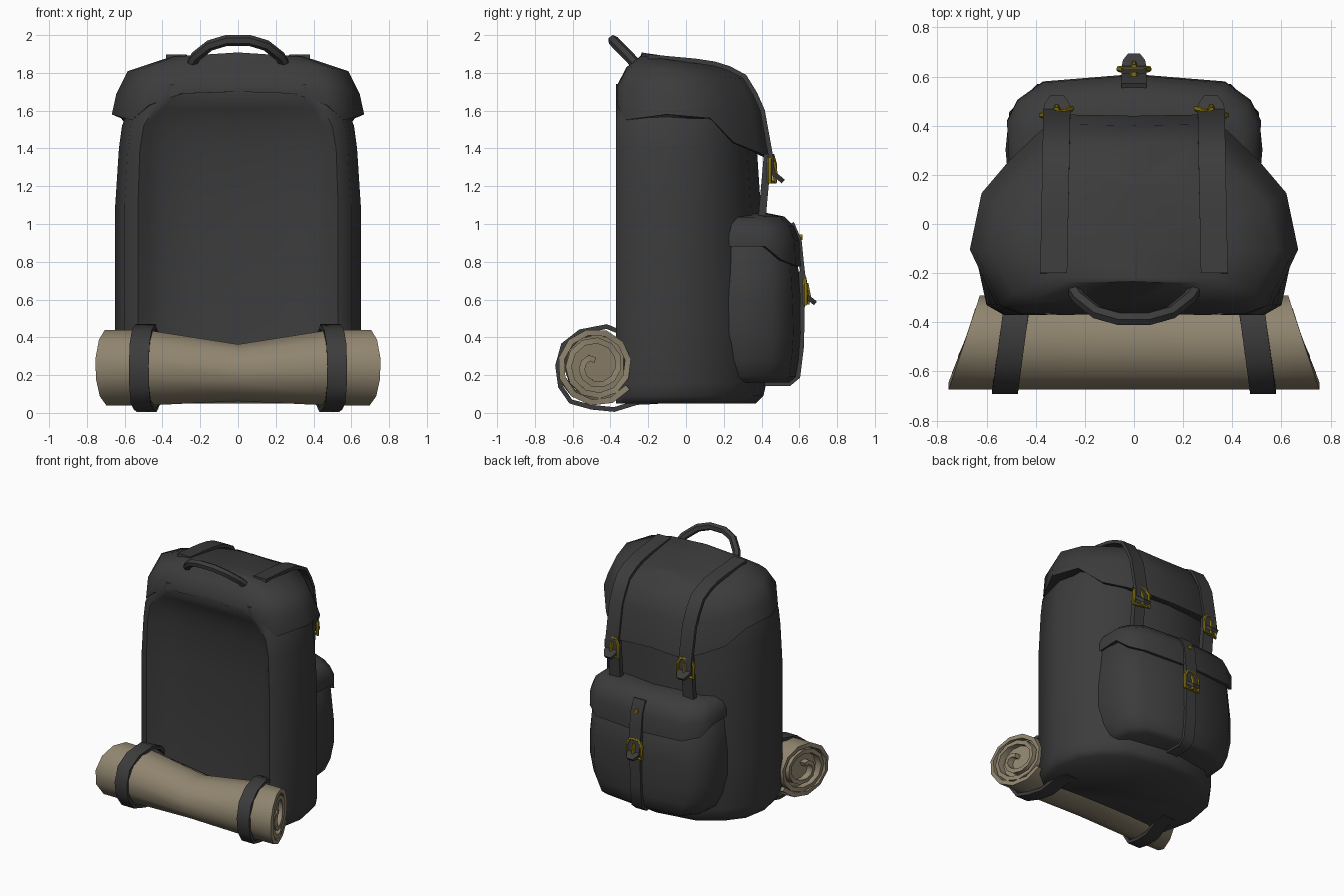
import bpy, bmesh, math
from mathutils import Vector

if "Cube" in bpy.data.objects:
    bpy.data.objects.remove(bpy.data.objects["Cube"])


def material(name, rgb):
    m = bpy.data.materials.new(name)
    m.diffuse_color = (*rgb, 1)
    m.use_nodes = True
    m.node_tree.nodes["Principled BSDF"].inputs["Base Color"].default_value = m.diffuse_color
    return m


CLOTH = material("charcoal_cloth", (0.045, 0.045, 0.046))
MAT = material("tan_mat", (0.28, 0.235, 0.16))
BRASS = material("dark_brass", (0.25, 0.18, 0.005))


def finish(ob, mat, angle):
    bpy.ops.object.select_all(action='DESELECT')
    bpy.context.view_layer.objects.active = ob
    ob.select_set(True)
    ob.data.materials.clear()
    ob.data.materials.append(mat)
    for m in list(ob.modifiers):
        bpy.ops.object.modifier_apply(modifier=m.name)
    bpy.ops.object.shade_smooth_by_angle(angle=math.radians(angle))
    return ob


def loft(name, rings, mat, angle=60, closed=True, thick=0):
    """Skin a list of equal-length rings; closed rings get end caps."""
    bm = bmesh.new()
    vs = [[bm.verts.new(p) for p in r] for r in rings]
    n = len(vs[0])
    for a, b in zip(vs, vs[1:]):
        for i in range(n if closed else n - 1):
            j = (i + 1) % n
            bm.faces.new((a[i], a[j], b[j], b[i]))
    if closed:
        bm.faces.new(vs[0][::-1])
        bm.faces.new(vs[-1])
    bmesh.ops.recalc_face_normals(bm, faces=bm.faces)
    me = bpy.data.meshes.new(name)
    bm.to_mesh(me)
    bm.free()
    ob = bpy.data.objects.new(name, me)
    bpy.context.collection.objects.link(ob)
    if thick:
        s = ob.modifiers.new("thickness", 'SOLIDIFY')
        s.thickness, s.offset = thick, 0
    return finish(ob, mat, angle)


def ring(half, sx, yb, yf, zb=None, zf=None):
    """Mirror a half outline, fit it between yb and yf, slope z from zb to zf."""
    ys = [p[1] for p in half]
    lo, hi = min(ys), max(ys)
    right = []
    for p in half:
        f = (p[1] - lo) / (hi - lo)
        z = p[2] if zb is None else zb + (zf - zb) * f
        right.append((p[0] * sx, yb + (yf - yb) * f, z))
    return right + [(-x, y, z) for x, y, z in right[-2:0:-1]]


def strap(name, path, x0=0.0, slant=0.0, side=1, width=0.11, thick=0.025):
    """Flat band swept along a (y, z, width factor) path."""
    rings = []
    for i, p in enumerate(path):
        a, b = path[max(i - 1, 0)], path[min(i + 1, len(path) - 1)]
        t = Vector((b[0] - a[0], b[1] - a[1])).normalized()
        ny, nz = -t.y * thick / 2, t.x * thick / 2
        x = side * (x0 + slant * p[0])
        w = width / 2 * (p[2] if len(p) > 2 else 1)
        rings.append([(x - w, p[0] - ny, p[1] - nz), (x + w, p[0] - ny, p[1] - nz),
                      (x + w, p[0] + ny, p[1] + nz), (x - w, p[0] + ny, p[1] + nz)])
    return loft(name, rings, CLOTH, 50)


def tube(name, paths, radius, mat, res=1):
    """Round tubes along (points, cyclic) paths."""
    cu = bpy.data.curves.new(name, 'CURVE')
    cu.dimensions = '3D'
    cu.bevel_depth, cu.bevel_resolution, cu.use_fill_caps = radius, res, True
    for pts, cyc in paths:
        s = cu.splines.new('POLY')
        s.points.add(len(pts) - 1)
        for q, p in zip(s.points, pts):
            q.co = (*p, 1)
        s.use_cyclic_u = cyc
    ob = bpy.data.objects.new(name, cu)
    bpy.context.collection.objects.link(ob)
    bpy.ops.object.select_all(action='DESELECT')
    bpy.context.view_layer.objects.active = ob
    ob.select_set(True)
    bpy.ops.object.convert(target='MESH')
    return finish(bpy.context.view_layer.objects.active, mat, 50)


def buckle(name, x, y, z, turn=0.0):
    """Arched frame with a prong."""
    def at(u, v, out=0.0):
        return (x + u, y + turn * u + out, z + v)
    frame = [at(*p) for p in ((-.06, -.068, .006), (.06, -.068, .006), (.06, .03, .006),
                              (.035, .07), (-.035, .07), (-.06, .03, .006))]
    prong = [at(0, .04, .012), at(0, -.03, .026), at(0, -.07, .016)]
    tube(name, [(frame, True), (prong, False)], 0.013, BRASS)


# Main body: stacked outlines with a hollow back panel under an arch
def body_ring(z, sx, yf, depth, w):
    k, k2 = w / .51, depth
    back = [(0, -.365 + k2), (.22 * k, -.365 + k2 * .97), (.40 * k, -.365 + k2 * .78),
            (.475 * k, -.365 + k2 * .35), (.53 * k, -.37)]
    side = [(.60, -.33), (.65, -.1), (.615, .09), (.505, .23), (.34, .345), (0, .40)]
    side = [(px * sx, py if py < 0 else py * yf / .40) for px, py in side]
    right = [(px, py, z) for px, py in back + side]
    return right + [(-px, py, pz) for px, py, pz in right[-2:0:-1]]


loft("main_body", [body_ring(*r) for r in (
    (.05, .93, .37, .05, .50), (.09, .98, .41, .055, .51), (.16, 1, .425, .065, .51),
    (.5, 1, .42, .10, .51), (1.1, 1, .395, .115, .51), (1.4, .97, .375, .095, .50),
    (1.52, .945, .365, .07, .48), (1.61, .89, .35, .04, .43), (1.67, .84, .335, .003, .37),
    (1.74, .72, .25, .02, .34))], CLOTH)

# Top lid: flush at the back, overhanging at the sides and front
lid = [(0, -.36, 1.70), (.3, -.365, 1.69), (.47, -.36, 1.63), (.562, -.325, 1.55), (.668, -.1, 1.58),
       (.62, .13, 1.56), (.51, .26, 1.43), (.38, .385, 1.38), (.26, .45, 1.35), (0, .445, 1.36)]
loft("top_lid", [ring(lid, .95, -.33, .42), ring(lid, 1, -.368, .445),
                 ring(lid, .965, -.37, .405, 1.725, 1.61), ring(lid, .875, -.315, .33, 1.83, 1.765),
                 ring(lid, .6, -.24, .2, 1.89, 1.83), ring(lid, .02, -.235, .19, 1.908, 1.845)], CLOTH)

# Outer pocket and its flap
pocket = [(0, .13), (.49, .13), (.505, .30), (.49, .45), (.38, .56), (0, .6)]
loft("outer_pocket", [ring(pocket, s, .13, f, z, z) for z, s, f in (
    (.16, .82, .55), (.19, .90, .585), (.28, .98, .60), (.42, 1.035, .61), (.6, 1.035, .605),
    (.9, .985, .585), (.97, .85, .5))], CLOTH)
flap = [(0, .18, .88), (.505, .18, .88), (.517, .42, .88), (.475, .505, .81), (.37, .58, .78), (0, .61, .775)]
loft("pocket_flap", [ring(flap, .97, .18, .59), ring(flap, 1, .18, .61),
                     ring(flap, 1, .18, .605, .95, .91), ring(flap, .96, .18, .575, 1.0, .985),
                     ring(flap, .86, .18, .52, 1.035, 1.04), ring(flap, .5, .2, .42, 1.04, 1.06)], CLOTH)

# Pocket strap, buckle and rivet
strap("pocket_strap_upper", [(.56, 1.005), (.60, .91), (.613, .78), (.625, .68), (.632, .62),
                             (.66, .60, .9), (.685, .58, .5)], width=.10)
strap("pocket_strap_lower", [(.607, .75), (.617, .6), (.612, .35), (.592, .19), (.55, .155),
                             (.3, .155)], width=.09)
buckle("pocket_buckle", 0, .625, .645)
tube("pocket_rivet", [([(0, .59, .93), (0, .618, .93)], False)], .016, BRASS)

# Paired lid straps, buckles and mat straps
for side, word in ((-1, "left"), (1, "right")):
    strap("lid_strap_" + word, [(-.2, 1.886), (.05, 1.863), (.15, 1.848), (.23, 1.823), (.31, 1.78),
                                (.365, 1.69), (.405, 1.6), (.432, 1.45), (.45, 1.35), (.457, 1.27),
                                (.485, 1.25, .9), (.515, 1.225, .5)], .323, -.02, side)
    strap("lower_strap_" + word, [(.432, 1.37), (.422, 1.25), (.41, 1.12), (.40, 1.0)],
          .315, 0, side, .09, .04)
    buckle("lid_buckle_" + word, side * .315, .45, 1.29, -.22 * side)
    strap("mat_strap_" + word, [(-.275, .2), (-.275, .34), (-.33, .42), (-.42, .457), (-.56, .43),
                                (-.65, .36), (-.68, .25), (-.665, .14), (-.61, .06), (-.5, .03),
                                (-.38, .018), (-.26, .055), (-.15, .06)], .43, -.14, side, .105)

# Carry handle
half = [(.25, -.26, 1.84), (.225, -.30, 1.885), (.15, -.36, 1.945), (.06, -.385, 1.972)]
tube("carry_handle", [(half + [(-x, y, z) for x, y, z in half[::-1]], False)], .029, CLOTH)


# Rolled mat: a spiral sheet and a recessed core, pinched at the middle, with slanted ends
def mat_row(u, polar):
    p, zc = (.73, .22) if u == 0 else (1, .25)
    pts = [(-.475 + r * math.cos(a), zc + r * math.sin(a) * p) for r, a in polar]
    return [(u * (.625 + .36 * (-.3 - y)), y, z) for y, z in pts]


N = 30
ts = [.01 + .99 * i / N for i in range(N + 1)]
spiral = [(.202 * t ** .42, -.6 + 2.65 * math.tau * (t - 1)) for t in ts]
core = [(.165, math.tau * i / 12) for i in range(12)]
loft("rolled_mat", [mat_row(u, spiral) for u in (-1, -.7, 0, .7, 1)], MAT, 50, closed=False, thick=.032)
loft("mat_core", [mat_row(u, core) for u in (-.94, -.7, 0, .7, .94)], MAT, 50)
